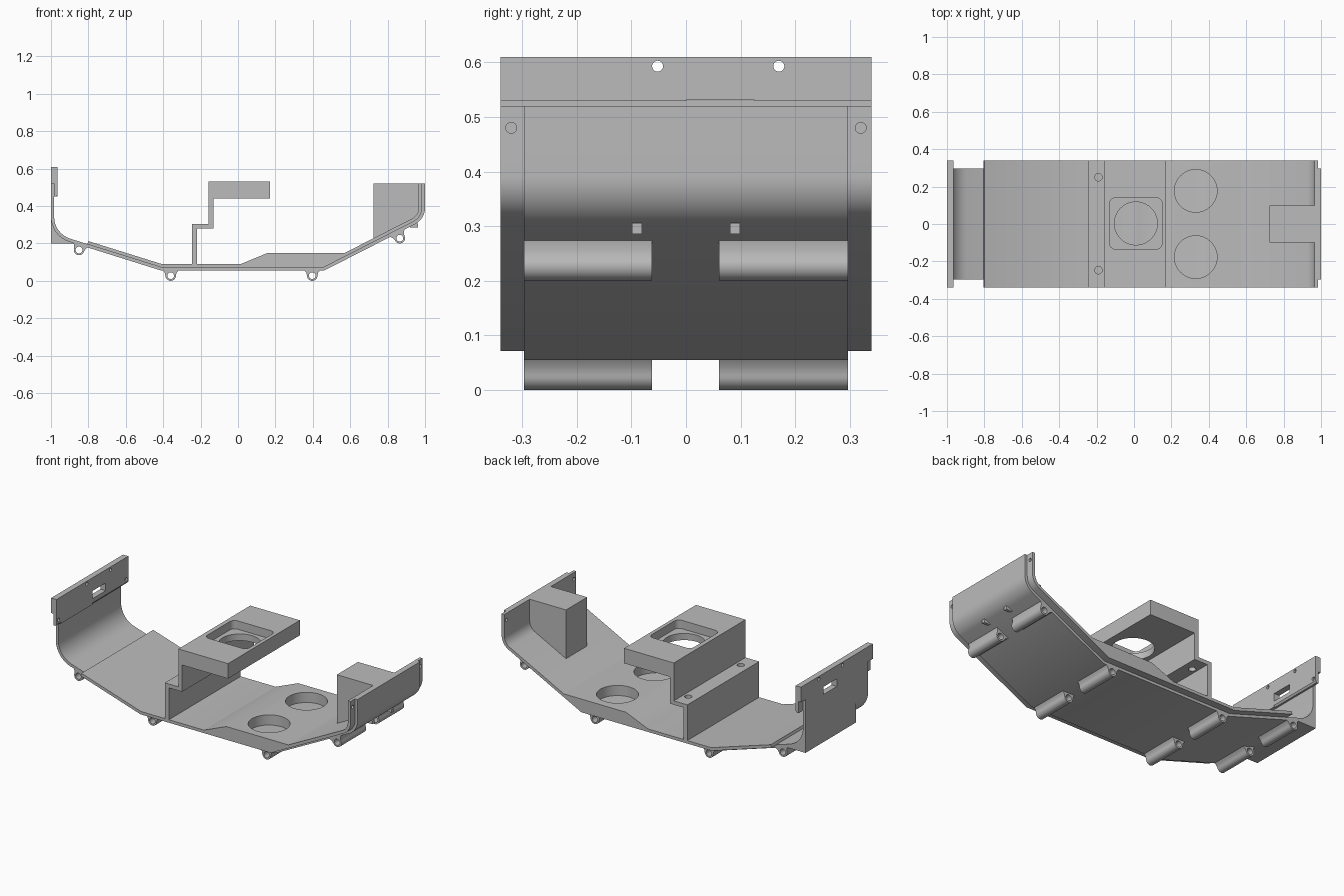
import bpy, bmesh, math
from mathutils import Vector

if "Cube" in bpy.data.objects:
    bpy.data.objects.remove(bpy.data.objects["Cube"], do_unlink=True)

grey = bpy.data.materials.new("plain grey")
grey.use_nodes = True
grey.diffuse_color = (0.5, 0.5, 0.5, 1)
grey.node_tree.nodes["Principled BSDF"].inputs["Base Color"].default_value = (0.5, 0.5, 0.5, 1)


def make(name, bm):
    bmesh.ops.recalc_face_normals(bm, faces=bm.faces)
    mesh = bpy.data.meshes.new(name)
    bm.to_mesh(mesh)
    bm.free()
    mesh.materials.append(grey)
    ob = bpy.data.objects.new(name, mesh)
    bpy.context.collection.objects.link(ob)
    return ob


def prism(name, profile, lo, hi, axis="y"):
    """Extrude a closed profile: (x, z) along y, or (x, y) along z."""
    bm = bmesh.new()
    place = (lambda a, b: (a, lo, b)) if axis == "y" else (lambda a, b: (a, b, lo))
    face = bm.faces.new([bm.verts.new(place(*p)) for p in profile])
    new = bmesh.ops.extrude_face_region(bm, geom=[face])["geom"]
    step = (0, hi - lo, 0) if axis == "y" else (0, 0, hi - lo)
    bmesh.ops.translate(bm, verts=[v for v in new if isinstance(v, bmesh.types.BMVert)], vec=step)
    return make(name, bm)


def box(name, x0, x1, y0, y1, z0, z1):
    return prism(name, [(x0, z0), (x1, z0), (x1, z1), (x0, z1)], y0, y1)


def rod(centre, radius, length, axis):
    bm = bmesh.new()
    bmesh.ops.create_cone(bm, cap_ends=True, segments=40, radius1=radius, radius2=radius, depth=length)
    ob = make("cutter", bm)
    ob.location = centre
    ob.rotation_euler = {"x": (0, math.pi / 2, 0), "y": (math.pi / 2, 0, 0), "z": (0, 0, 0)}[axis]
    return ob


def finish(ob, cutters=()):
    """Cut the holes, then smooth curved faces and keep edges sharp."""
    for c in cutters:
        c.hide_render = True
        m = ob.modifiers.new("cut", "BOOLEAN")
        m.object, m.solver = c, "EXACT"
    bpy.context.view_layer.update()
    mesh = bpy.data.meshes.new_from_object(ob.evaluated_get(bpy.context.evaluated_depsgraph_get()))
    ob.modifiers.clear()
    ob.data = mesh
    for c in cutters:
        bpy.data.objects.remove(c, do_unlink=True)
    mesh.shade_smooth()
    mesh.set_sharp_from_angle(angle=math.radians(28))
    return ob


def fillet(points, radii):
    """Round chosen corners of an open path."""
    pts = [Vector(p) for p in points]
    out = [pts[0]]
    for a, p, b, r in zip(pts, pts[1:], pts[2:], radii):
        if not r:
            out.append(p)
            continue
        u, v = (a - p).normalized(), (b - p).normalized()
        half = u.angle(v) / 2
        c = p + (u + v).normalized() * r / math.sin(half)
        s, e = p + u * r / math.tan(half) - c, p + v * r / math.tan(half) - c
        for i in range(13):
            d = s.slerp(e, i / 12)
            out.append(c + d.normalized() * r)
    return out + [pts[-1]]


def offset(path, d):
    """Shift a path to its left by d with mitred corners."""
    out = []
    for i, p in enumerate(path):
        t1 = (p - path[max(i - 1, 0)]).normalized()
        t2 = (path[min(i + 1, len(path) - 1)] - p).normalized()
        t1 = t1 if i else t2
        t2 = t2 if i < len(path) - 1 else t1
        n1, n2 = Vector((-t1.y, t1.x)), Vector((-t2.y, t2.x))
        m = (n1 + n2).normalized()
        out.append(p + m * d / m.dot(n1))
    return out


# Two layered curved tray: narrow outer skin and wide inner liner
tail = [(-0.41, 0.055), (0.46, 0.055), (1, 0.33), (1, 0.52)]
skin = fillet([(-1, 0.52), (-1, 0.24)] + tail, [0.14, 0, 0, 0.1])
finish(prism("outer_skin", skin + offset(skin, 0.017)[::-1], -0.297, 0.297))
liner = fillet([(-0.81, 0.18)] + tail, [0, 0, 0.1])
finish(prism("inner_liner", offset(liner, 0.016) + offset(liner, 0.034)[::-1], -0.34, 0.34),
       [rod((0.98, y, 0.48), 0.01, 0.1, "x") for y in (-0.32, 0.32)])

# Corner filler under the curved end
finish(prism("corner_block", [(-1, 0.35), (-1, 0.2), (-0.87, 0.2), (-0.9, 0.215),
                              (-0.95, 0.25), (-0.985, 0.3)], -0.18, 0.297))

# End plate with slot and screw holes
end = prism("end_plate", [(-1, 0.52), (-0.984, 0.52), (-0.984, 0.45), (-0.972, 0.45),
                          (-0.965, 0.46), (-0.965, 0.61), (-1, 0.61)], -0.34, 0.34)
cuts = [rod((-0.98, y, 0.593), 0.01, 0.1, "x") for y in (-0.052, 0.17)]
cuts += [rod((-0.95, y, 0.48), 0.01, 0.05, "x") for y in (-0.32, 0.32)]
cuts.append(box("cutter", -1.05, -0.9, 0, 0.125, 0.485, 0.531))
finish(end, cuts)
finish(box("end_wall_slot_back", -0.984, -0.965, -0.297, 0, 0.45, 0.52))

# The slot also passes through the outer skin
finish(bpy.data.objects["outer_skin"], [box("cutter", -1.05, -0.9, 0, 0.125, 0.485, 0.531)])

# Raised floor with two round wells
finish(prism("raised_floor", [(0, 0.08), (0.01, 0.088), (0.16, 0.15), (0.575, 0.15), (0.45, 0.08)],
             -0.34, 0.34),
       [rod((0.33, y, 0.15), 0.114, 0.3, "z") for y in (-0.177, 0.177)])

# Stepped bracket with a recessed, bored top
bracket = prism("stepped_bracket", [(-0.247, 0.08), (-0.22, 0.08), (-0.22, 0.28), (-0.132, 0.28),
                                    (-0.132, 0.44), (0.172, 0.44), (0.172, 0.53), (-0.157, 0.53),
                                    (-0.157, 0.303), (-0.247, 0.303)], -0.34, 0.34)
pocket = []
for quarter, (sx, sy) in enumerate([(1, 1), (-1, 1), (-1, -1), (1, -1)]):
    for i in range(7):
        a = (quarter + i / 6) * math.pi / 2
        pocket.append((0.01 + sx * 0.11 + 0.03 * math.cos(a), 0.003 + sy * 0.107 + 0.03 * math.sin(a)))
cuts = [prism("cutter", pocket, 0.48, 0.6, "z"), rod((0.01, 0.003, 0.47), 0.115, 0.2, "z")]
cuts += [rod((-0.19, y, 0.29), 0.02, 0.1, "z") for y in (-0.247, 0.25)]
finish(bracket, cuts)

# Solid box against the far wall
finish(prism("wall_box", [(0.725, 0.21), (0.725, 0.52), (0.972, 0.52), (0.972, 0.335)], -0.1, 0.1))

# Small tabs under the far wall
for side, y in (("right", -0.09), ("left", 0.09)):
    finish(box("tab_" + side, 0.92, 0.962, y - 0.009, y + 0.009, 0.286, 0.306))

# Hinge tubes with flared feet, two per row
for row, (x, z, tilt) in enumerate([(-0.85, 0.165, -0.305), (-0.36, 0.028, 0),
                                    (0.397, 0.028, 0), (0.865, 0.228, 0.47)]):
    arc = [(0.028 * math.cos(a), 0.028 * math.sin(a))
           for a in [math.pi + math.pi * i / 16 for i in range(17)]]
    shape = arc + [(0.032, 0.016), (0.045, 0.032), (-0.045, 0.032), (-0.032, 0.016)]
    c, s = math.cos(tilt), math.sin(tilt)
    shape = [(x + a * c - b * s, z + a * s + b * c) for a, b in shape]
    for lo, hi, side in ((-0.297, -0.062, "right"), (0.06, 0.297, "left")):
        finish(prism(f"hinge_tube_{row + 1}_{side}", shape, lo, hi),
               [rod((x, 0, z), 0.018, 1, "y")])
